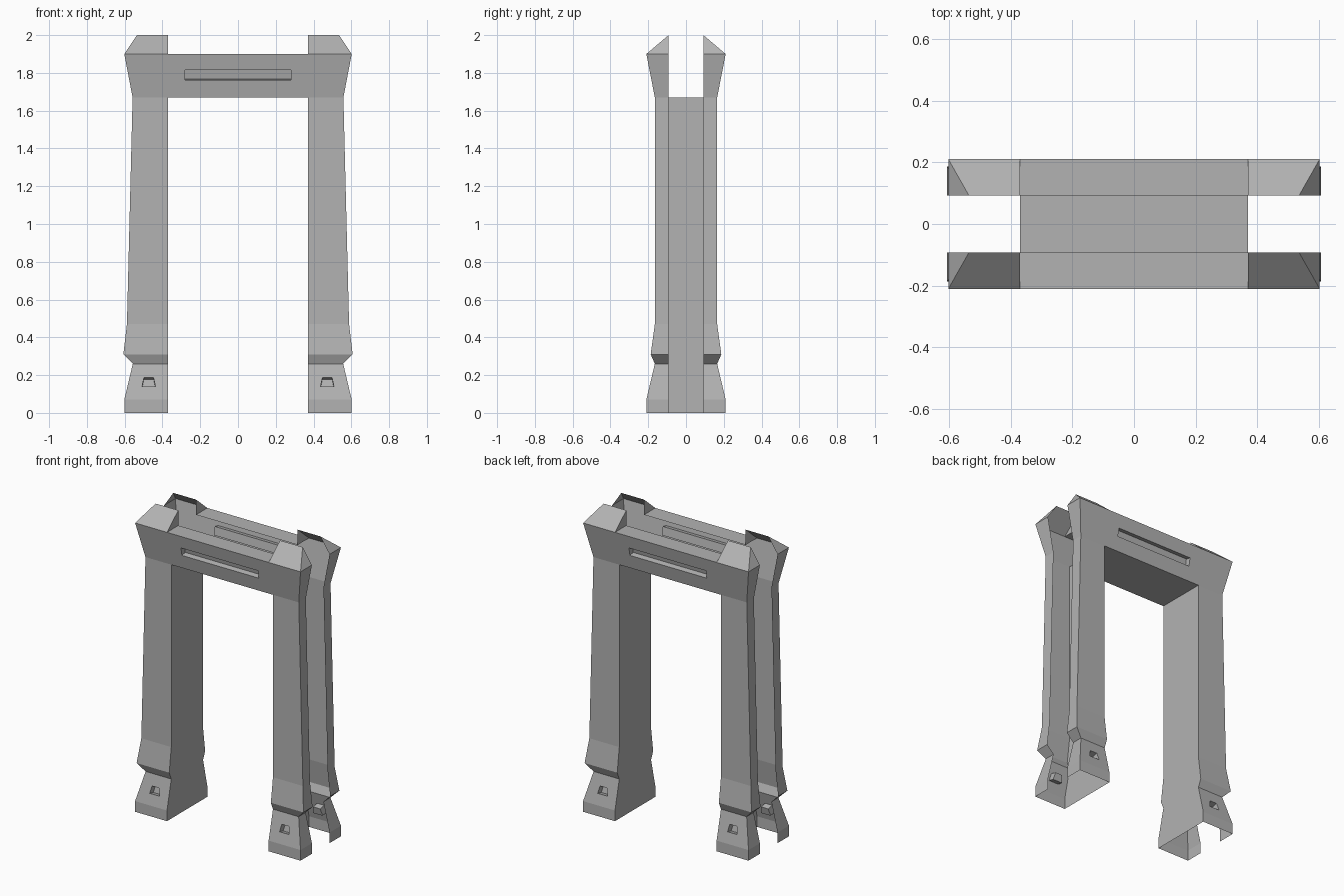
import bpy
import bmesh
from mathutils import Vector

if "Cube" in bpy.data.objects:
    bpy.data.objects.remove(bpy.data.objects["Cube"], do_unlink=True)

metal = bpy.data.materials.new("mid_grey")
metal.use_nodes = True
metal.diffuse_color = (0.45, 0.45, 0.45, 1)
metal.node_tree.nodes["Principled BSDF"].inputs["Base Color"].default_value = metal.diffuse_color

OPEN = 0.37     # half width of the doorway
GAP = 0.092     # half width of the open side channel
SOFFIT, TOP, PEAK = 1.67, 1.90, 2.0
# Post profile: height, outer x, front depth
PROFILE = [(0, 0.602, 0.21), (0.07, 0.602, 0.21), (0.26, 0.557, 0.165),
           (0.31, 0.607, 0.187), (0.47, 0.588, 0.165),
           (SOFFIT, 0.558, 0.165), (TOP, 0.602, 0.21)]
FOOT, HEAD = 1, 5   # profile steps that carry a recess


def front_point(step, x, z):
    """Point on the front face of one profile step."""
    (z0, _, d0), (z1, _, d1) = PROFILE[step], PROFILE[step + 1]
    t = (z - z0) / (z1 - z0)
    return Vector((x, -(d0 + (d1 - d0) * t), z))


def face(bm, points):
    bm.faces.new([bm.verts.new(p) for p in points])


def recessed_panel(bm, outer, inner, depth):
    """Four-sided panel with a blind recess cut into it."""
    normal = (outer[1] - outer[0]).cross(outer[3] - outer[0]).normalized()
    deep = [p - normal * depth for p in inner]
    for i in range(4):
        j = (i + 1) % 4
        face(bm, (outer[i], outer[j], inner[j], inner[i]))
        face(bm, (inner[i], inner[j], deep[j], deep[i]))
    face(bm, deep)


def finish(bm, name, mirror):
    bmesh.ops.remove_doubles(bm, verts=bm.verts, dist=0.0005)
    mesh = bpy.data.meshes.new(name)
    bm.to_mesh(mesh)
    bm.free()
    mesh.materials.append(metal)
    obj = bpy.data.objects.new(name, mesh)
    bpy.context.collection.objects.link(obj)
    mod = obj.modifiers.new("Mirror", 'MIRROR')
    mod.use_axis = ["X" in mirror, "Y" in mirror, False]
    mod.use_mirror_merge = False


# Posts: open shells with a front skin, an outer return and a foot recess
bm = bmesh.new()
for i in range(len(PROFILE) - 1):
    (z0, x0, d0), (z1, x1, d1) = PROFILE[i], PROFILE[i + 1]
    face(bm, [(x0, -d0, z0), (x0, -GAP, z0), (x1, -GAP, z1), (x1, -d1, z1)])
    front = [front_point(i, x, z) for x, z in
             ((OPEN, z0), (x0, z0), (x1, z1), (OPEN, z1))]
    if i == FOOT:
        hole = [front_point(i, x, z) for x, z in
                ((0.437, 0.14), (0.508, 0.14), (0.498, 0.187), (0.447, 0.187))]
        recessed_panel(bm, front, hole, 0.04)
    elif i != HEAD:
        face(bm, front)
finish(bm, "post", "XY")

# Lintel: wide front panel with a long slot, and its flat top
bm = bmesh.new()
xb, xt = PROFILE[HEAD][1], PROFILE[HEAD + 1][1]
outer = [front_point(HEAD, x, z) for x, z in
         ((-xb, SOFFIT), (xb, SOFFIT), (xt, TOP), (-xt, TOP))]
slot = [front_point(HEAD, x, z) for x, z in
        ((-0.28, 1.762), (0.28, 1.762), (0.28, 1.815), (-0.28, 1.815))]
recessed_panel(bm, outer, slot, 0.035)
d = PROFILE[-1][2]
face(bm, [(-OPEN, -d, TOP), (OPEN, -d, TOP), (OPEN, -GAP, TOP), (-OPEN, -GAP, TOP)])
finish(bm, "lintel", "Y")

# Corner caps: sloped wedges above each post
bm = bmesh.new()
inner_low, outer_low = (OPEN, -d, TOP), (xt, -d, TOP)
inner_high, outer_high = (OPEN, -GAP, PEAK), (0.535, -GAP, PEAK)
face(bm, [inner_low, outer_low, outer_high, inner_high])
face(bm, [outer_low, (xt, -GAP, TOP), outer_high])
face(bm, [inner_low, inner_high, (OPEN, -GAP, TOP)])
finish(bm, "corner_cap", "XY")

# Door lining: jamb walls following the post profile
bm = bmesh.new()
edge = [(z, depth) for z, _, depth in PROFILE if z <= SOFFIT]
face(bm, [(OPEN, -y, z) for z, y in edge] + [(OPEN, y, z) for z, y in reversed(edge)])
finish(bm, "jamb_lining", "X")

# Soffit between the jambs
bm = bmesh.new()
y = PROFILE[HEAD][2]
face(bm, [(-OPEN, -y, SOFFIT), (-OPEN, y, SOFFIT), (OPEN, y, SOFFIT), (OPEN, -y, SOFFIT)])
finish(bm, "soffit", "")
